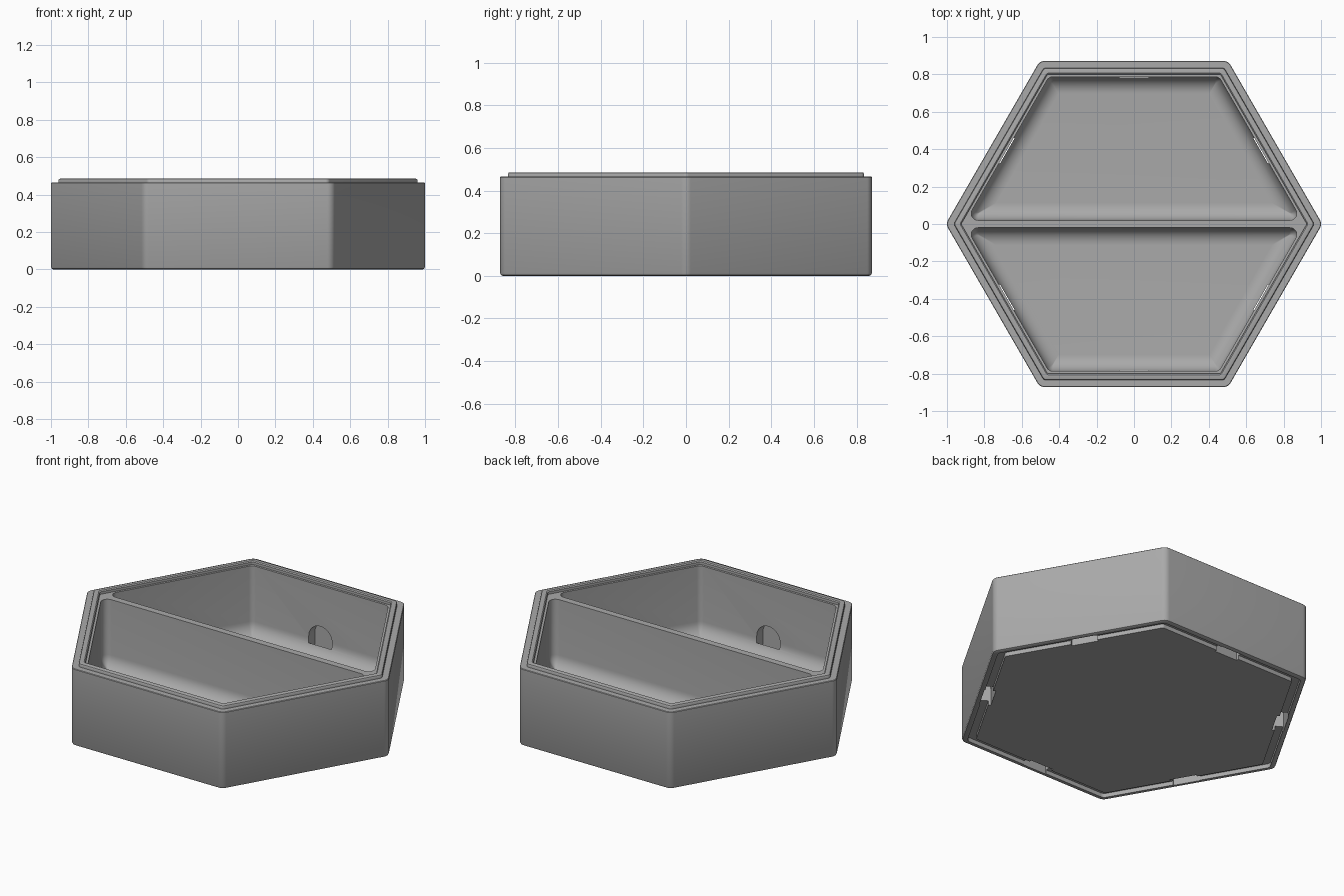
import bpy, bmesh, math
from math import radians, sin, cos, pi

if "Cube" in bpy.data.objects:
    bpy.data.objects.remove(bpy.data.objects["Cube"])

HEX = [30, 90, 150, 210, 270, 330]      # side directions in degrees


def rounded(angles, dists, r, n=8):
    """Polygon given by side normals and distances, with rounded corners."""
    pts = []
    for i in range(len(angles)):
        j = (i + 1) % len(angles)
        a, b = radians(angles[i]), radians(angles[j])
        if b < a:
            b += 2 * pi
        d1, d2 = dists[i] - r, dists[j] - r
        det = sin(b - a)
        cx = (d1 * sin(b) - d2 * sin(a)) / det
        cy = (d2 * cos(a) - d1 * cos(b)) / det
        for k in range(n + 1):
            t = a + (b - a) * k / n
            pts.append((cx + r * cos(t), cy + r * sin(t)))
    return pts


def loft(name, layers):
    """Skin a stack of (outline, z) layers and cap both ends."""
    bm = bmesh.new()
    rings = [[bm.verts.new((x, y, z)) for x, y in pts] for pts, z in layers]
    n = len(rings[0])
    for lo, hi in zip(rings, rings[1:]):
        for i in range(n):
            j = (i + 1) % n
            bm.faces.new((lo[i], lo[j], hi[j], hi[i]))
    bm.faces.new(rings[0][::-1])
    bm.faces.new(rings[-1])
    bmesh.ops.recalc_face_normals(bm, faces=bm.faces)
    me = bpy.data.meshes.new(name)
    bm.to_mesh(me)
    bm.free()
    ob = bpy.data.objects.new(name, me)
    bpy.context.collection.objects.link(ob)
    return ob


# Tray body: base pad, stacking groove, rounded foot, wall, shoulder and lip
profile = [(.797, 0, .02), (.797, .025, .02), (.842, .025, .03), (.842, 0, .03),
           (.860, 0, .035), (.868, .004, .042), (.872, .012, .045),
           (.872, .462, .045), (.869, .465, .043), (.835, .465, .025),
           (.835, .477, .025), (.832, .483, .023), (.827, .485, .02),
           (.806, .485, .012), (.800, .480, .010), (.800, .465, .010)]
tray = loft("hexagonal_tray", [(rounded(HEX, [a] * 6, r), z) for a, z, r in profile])

cutters = []

# Two compartments with rounded floor edges, either side of the divider
FLOOR, FIL, CORNER = .04, .09, .037
for angles in ([30, 90, 150, 270], [90, 210, 270, 330]):
    base = [-.02 if (a == 270 and 90 in angles and 30 in angles) or
            (a == 90 and 210 in angles) else .787 for a in angles]
    layers = []
    for k in range(11):
        t = pi / 2 * k / 10
        off = FIL * (1 - sin(t))
        z = FLOOR + FIL * (1 - cos(t))
        layers.append((rounded(angles, [d - off for d in base],
                               max(CORNER - off, .003)), z))
    layers.append((rounded(angles, base, CORNER), .6))
    cutters.append(loft("compartment_cutter", layers))

# Arched slots in the middle of each wall, open to the base
R, ZC, IN, OUT = .078, .14, .782, .846
arch = [(-R, -.03), (R, -.03)] + [(R * cos(pi * k / 20), ZC + R * sin(pi * k / 20))
                                  for k in range(21)]
for a in HEX:
    slot = loft("slot_cutter", [(arch, IN), (arch, OUT)])
    c, s = cos(radians(a)), sin(radians(a))
    for v in slot.data.vertices:
        u, z, d = v.co
        v.co = (d * c - u * s, d * s + u * c, z)
    bm = bmesh.new()
    bm.from_mesh(slot.data)
    bmesh.ops.recalc_face_normals(bm, faces=bm.faces)
    bm.to_mesh(slot.data)
    bm.free()
    cutters.append(slot)

# Cut the openings
bpy.context.view_layer.objects.active = tray
tray.select_set(True)
for cut in cutters:
    cut.hide_render = True
    m = tray.modifiers.new("cut", "BOOLEAN")
    m.operation, m.solver, m.object = "DIFFERENCE", "EXACT", cut
    bpy.ops.object.modifier_apply(modifier=m.name)
for cut in cutters:
    bpy.data.objects.remove(cut)

# Plain grey finish, smooth fillets with crisp edges
grey = bpy.data.materials.new("grey_plastic")
grey.diffuse_color = (.4, .4, .4, 1)
grey.use_nodes = True
grey.node_tree.nodes["Principled BSDF"].inputs["Base Color"].default_value = grey.diffuse_color
tray.data.materials.clear()
tray.data.materials.append(grey)
for p in tray.data.polygons:
    p.material_index = 0
bpy.ops.object.shade_smooth_by_angle(angle=radians(30))
